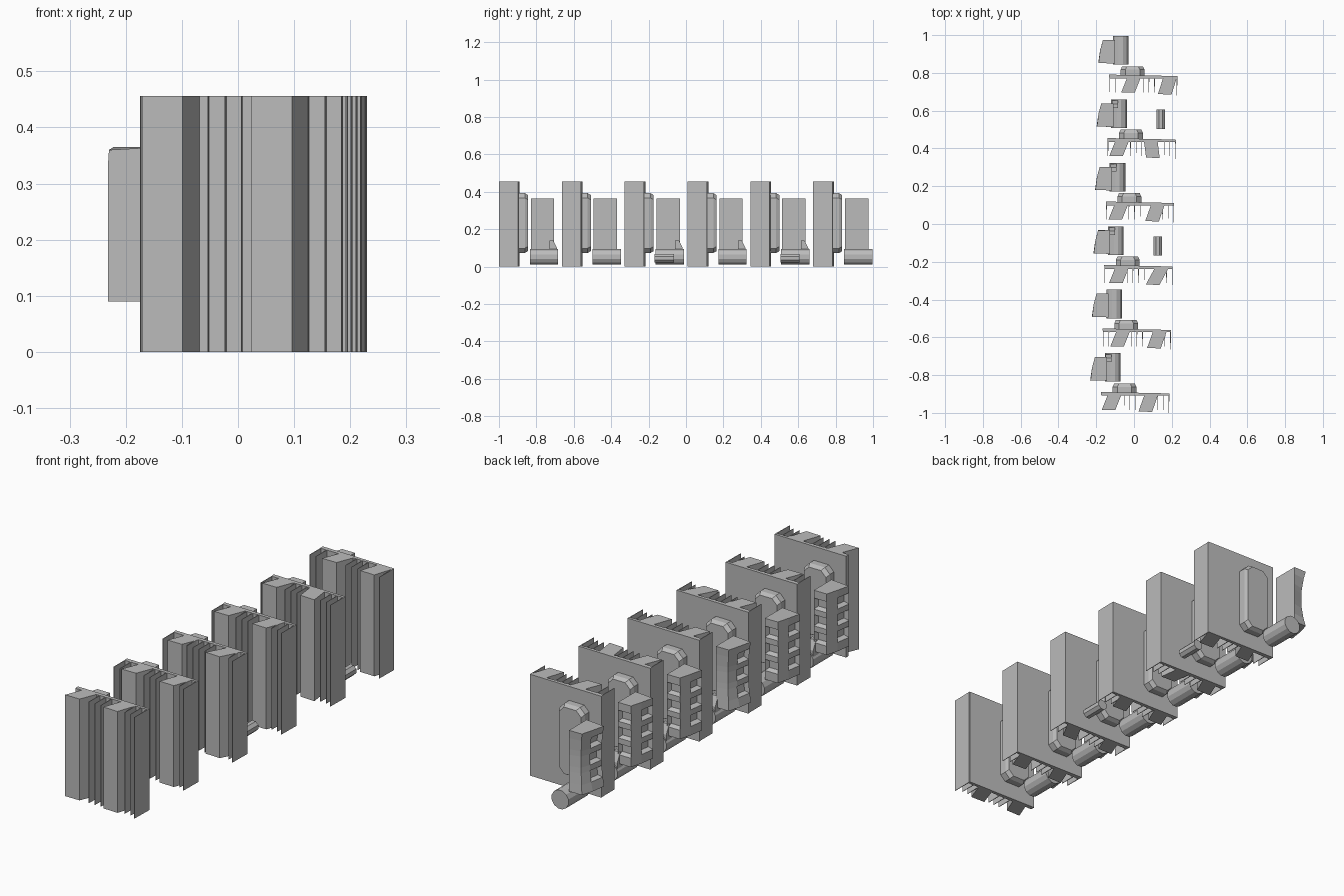
import bpy, bmesh, math
from mathutils import Vector

if "Cube" in bpy.data.objects:
    bpy.data.objects.remove(bpy.data.objects["Cube"])

grey = bpy.data.materials.new("plain grey")
grey.use_nodes = True
grey.diffuse_color = (0.5, 0.5, 0.5, 1)
grey.node_tree.nodes["Principled BSDF"].inputs["Base Color"].default_value = (0.5, 0.5, 0.5, 1)

UNITS = 6
PITCH = 0.336
DRIFT = 0.0085
TOP = 0.456


def finish(name, bm):
    bmesh.ops.recalc_face_normals(bm, faces=bm.faces)
    mesh = bpy.data.meshes.new(name)
    bm.to_mesh(mesh)
    bm.free()
    mesh.materials.append(grey)
    ob = bpy.data.objects.new(name, mesh)
    bpy.context.collection.objects.link(ob)
    return ob


def loft(bm, rings):
    """Skin a stack of equal-length rings and cap both ends."""
    loops = [[bm.verts.new(p) for p in ring] for ring in rings]
    n = len(loops[0])
    sides = []
    for a, b in zip(loops, loops[1:]):
        sides.append([bm.faces.new((a[i], a[(i + 1) % n], b[(i + 1) % n], b[i])) for i in range(n)])
    bm.faces.new(loops[0])
    bm.faces.new(loops[-1])
    return sides


def prism(bm, outline, z0, z1):
    return loft(bm, [[(x, y, z) for x, y in outline] for z in (z0, z1)])


def chamfered(x, z, hw, hh, c, y):
    """Rectangle with cut corners, upright at depth y."""
    pts = [(hw, hh - c), (hw - c, hh), (c - hw, hh), (-hw, hh - c),
           (-hw, c - hh), (c - hw, -hh), (hw - c, -hh), (hw, c - hh)]
    return [(x + px, y, z + pz) for px, pz in pts]


def tube(bm, x, z, r, y0, y1, sides):
    ring = [(x + r * math.cos(a), z + r * math.sin(a))
            for a in (math.tau * (i + 0.5) / sides for i in range(sides))]
    loft(bm, [[(px, y, pz) for px, pz in ring] for y in (y0, y1)])


def place(ob, i):
    ob.location = (i * DRIFT, i * PITCH, 0)


# Slab shift of the two thick ribs in each unit, and lean of the second rib
rib_shift = [0.0, 0.037, 0.022, 0.01, 0.006, 0.06]
rib_lean = [0.033, 0.033, 0.05, 0.033, -0.012, 0.03]

for i in range(UNITS):
    # Upright slab
    bm = bmesh.new()
    prism(bm, [(-0.175, -0.889), (0.187, -0.897), (0.187, -0.909), (-0.173, -0.909)], 0, TOP)
    place(finish(f"slab_{i}", bm), i)

    # Two leaning ribs
    bm = bmesh.new()
    spans = []
    for k, start in enumerate((-0.171, 0.024)):
        x = start + rib_shift[i]
        lean = rib_lean[i] if k else 0.034
        prism(bm, [(x, -0.985 - 0.007 * k), (x + 0.072, -0.985 - 0.01 * k),
                   (x + 0.072 + lean, -0.9), (x + lean, -0.9)], 0, TOP)
        spans.append((x - 0.004, x + 0.074 + abs(lean) * 0.5))
    place(finish(f"thick_ribs_{i}", bm), i)

    # Thin fins in the gaps
    bm = bmesh.new()
    for k in range(13):
        x = -0.172 + k * 0.0297
        if any(a < x < b for a, b in spans):
            continue
        tip = -1.0 if k == 12 else -0.985
        prism(bm, [(x - 0.001, tip), (x + 0.001, tip), (x + 0.003, -0.9), (x - 0.001, -0.9)], 0, TOP)
    place(finish(f"thin_fins_{i}", bm), i)

    # Chamfered panel on the back of the slab
    bm = bmesh.new()
    loft(bm, [chamfered(-0.05, 0.233, 0.063, 0.16, 0.025, -0.9),
              chamfered(-0.05, 0.233, 0.063, 0.16, 0.025, -0.862),
              chamfered(-0.05, 0.233, 0.055, 0.15, 0.025, -0.845)])
    place(finish(f"back_panel_{i}", bm), i)

    # Horizontal tube at the foot of the column
    bm = bmesh.new()
    tube(bm, -0.113, 0.053, 0.043, -0.835, -0.684, 12)
    place(finish(f"foot_tube_{i}", bm), i)

    # Column with recessed openings on its back and outer side
    bm = bmesh.new()
    bowed = i in (2, 5)
    levels = [0.09, 0.13, 0.18, 0.205, 0.255, 0.28, 0.33, 0.365]
    rings = []
    for z in levels:
        t = (z - 0.228) / 0.138
        w = 0.014 * (1 - t * t) if bowed else 0
        rings.append([(-0.143, -0.83, z), (-0.143, -0.705, z), (-0.207 + w, -0.705 - w, z),
                      (-0.222 + w, -0.76, z), (-0.232 + w, -0.828, z)])
    rings[-1][-1] = (-0.23, -0.828, 0.36)
    bands = loft(bm, rings)
    bmesh.ops.recalc_face_normals(bm, faces=bm.faces)
    openings = [bands[b][s] for b in (1, 3, 5) for s in ((3,) if bowed else (1, 3))]
    bmesh.ops.inset_individual(bm, faces=openings, thickness=0.012, depth=-0.02)
    place(finish(f"column_{i}", bm), i)

    # Wedge between column and tube
    bm = bmesh.new()
    loft(bm, [[(x, -0.73, 0.05), (x, -0.69, 0.05), (x, -0.69, 0.1), (x, -0.71, 0.14), (x, -0.73, 0.14)]
              for x in (-0.15, -0.118)])
    if i in (0, 2, 3, 4):
        place(finish(f"wedge_{i}", bm), i)
    else:
        bm.free()

    # Short loose bar behind some slabs
    if i in (2, 4):
        bm = bmesh.new()
        tube(bm, 0.108, 0.045, 0.024, -0.84, -0.737, 8)
        place(finish(f"short_bar_{i}", bm), i)
